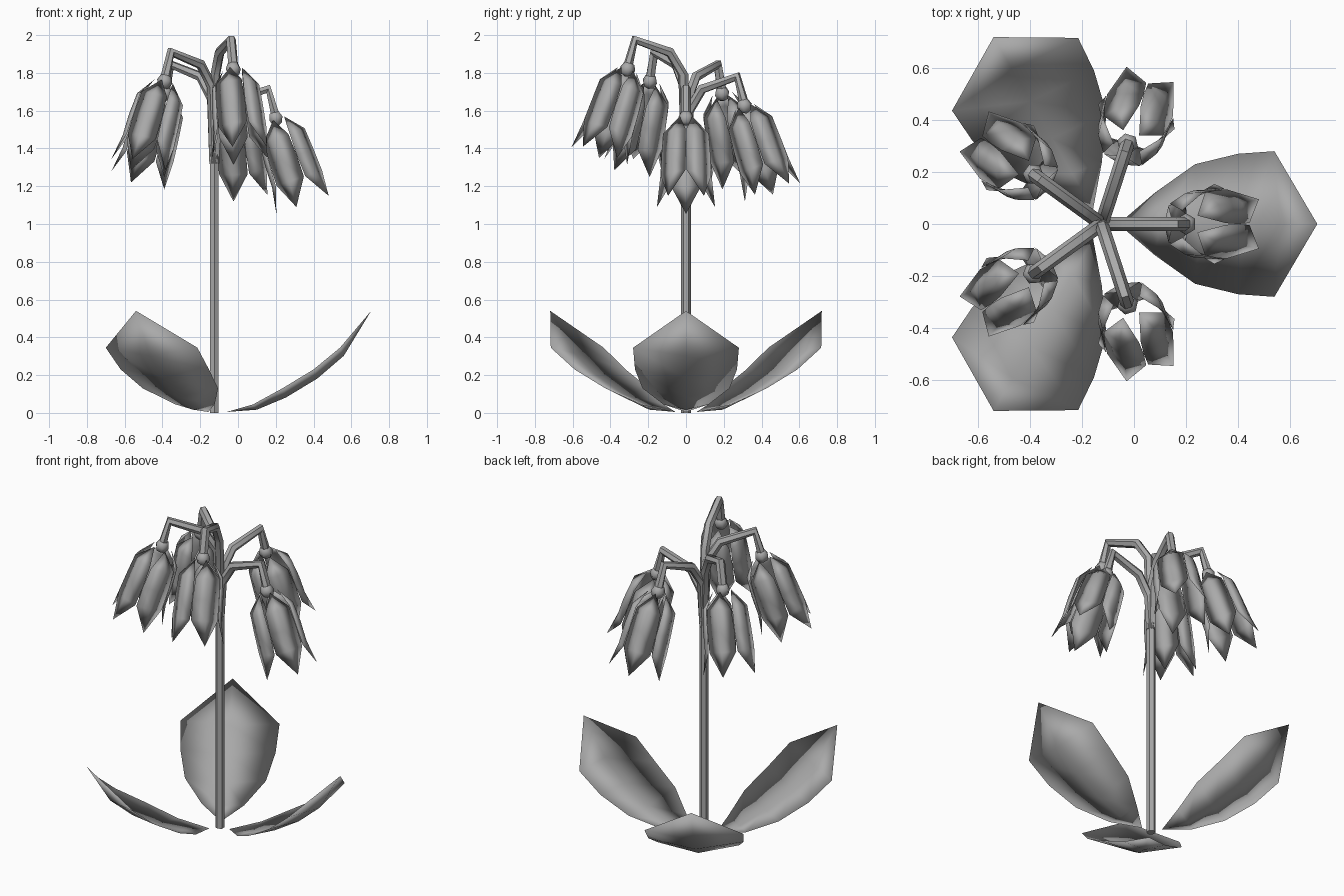
import bpy, bmesh
from math import sin, cos, radians, pi
from mathutils import Vector, Matrix

if "Cube" in bpy.data.objects:
    bpy.data.objects.remove(bpy.data.objects["Cube"])

grey = bpy.data.materials.new("plain_grey")
grey.use_nodes = True
grey.diffuse_color = (0.4, 0.4, 0.4, 1)
grey.node_tree.nodes["Principled BSDF"].inputs["Base Color"].default_value = (0.4, 0.4, 0.4, 1)

STEM = Matrix.Translation((-0.125, 0, 0))


def finish(name, bm, angle, sharp=180):
    """Turn a bmesh into a smooth shaded object, spun about the stem."""
    bmesh.ops.recalc_face_normals(bm, faces=bm.faces)
    bm.transform(STEM @ Matrix.Rotation(radians(angle), 4, 'Z'))
    mesh = bpy.data.meshes.new(name)
    bm.to_mesh(mesh)
    bm.free()
    mesh.materials.append(grey)
    obj = bpy.data.objects.new(name, mesh)
    bpy.context.collection.objects.link(obj)
    bpy.ops.object.select_all(action='DESELECT')
    obj.select_set(True)
    bpy.context.view_layer.objects.active = obj
    bpy.ops.object.shade_smooth_by_angle(angle=radians(sharp))


def tube(bm, path, radius, sides=6):
    """Capped tube along a path in the xz plane."""
    pts = [Vector((x, 0, z)) for x, z in path]
    side = Vector((0, 1, 0))
    rings = []
    for i, p in enumerate(pts):
        along = (pts[min(i + 1, len(pts) - 1)] - pts[max(i - 1, 0)]).normalized()
        out = side.cross(along)
        rings.append([bm.verts.new(p + radius * (cos(a) * side + sin(a) * out))
                      for a in (2 * pi * k / sides for k in range(sides))])
    for a, b in zip(rings, rings[1:]):
        for k in range(sides):
            n = (k + 1) % sides
            bm.faces.new((a[k], a[n], b[n], b[k]))
    bm.faces.new(rings[0])
    bm.faces.new(rings[-1])


def blade(bm, base, rows, tip, matrix=Matrix()):
    """Closed pointed blade: each row holds left, front, right and back points,
    so both sides share one soft rim."""
    def add(p):
        return bm.verts.new(matrix @ Vector(p))
    start, end = add(base), add(tip)
    grid = [[add(p) for p in row] for row in rows]
    for k in range(4):
        n = (k + 1) % 4
        bm.faces.new((start, grid[0][k], grid[0][n]))
        for a, b in zip(grid, grid[1:]):
            bm.faces.new((a[k], b[k], b[n], a[n]))
        bm.faces.new((grid[-1][k], end, grid[-1][n]))


# Main stem
bm = bmesh.new()
tube(bm, [(0, 0), (0, 1.37)], 0.026)
finish("stem", bm, 0, 50)

# Three broad leaves: distance, half width, edge height, middle height
leaf_rows = [(0.205, 0.12, 0.045, 0.025), (0.36, 0.23, 0.13, 0.09),
             (0.525, 0.27, 0.23, 0.19), (0.665, 0.28, 0.345, 0.31)]
LEAF_HALF = 0.008
for i in range(3):
    bm = bmesh.new()
    rows = [[(d, -w, e), (d + 0.02, 0, m + LEAF_HALF), (d, w, e), (d + 0.02, 0, m - LEAF_HALF)]
            for d, w, e, m in leaf_rows]
    blade(bm, (0.065, 0, 0.005), rows, (0.83, 0, 0.54))
    finish(f"leaf_{i + 1}", bm, 120 * i)

# Petals: distance down the bell, radius at the crease, at the edge, half width
petal_rows = [(0.1, 0.124, 0.105, 0.072), (0.22, 0.136, 0.11, 0.08),
              (0.34, 0.138, 0.117, 0.08)]
PETAL_DEPTH = 0.012

# Five nodding flowers, each higher than the one before
for i in range(5):
    angle, z = 72 * i, 1.55 + 0.065 * i
    bm = bmesh.new()
    tube(bm, [(0, 1.32), (0.015, z - 0.02), (0.09, z + 0.1),
              (0.285, z + 0.165), (0.33, z)], 0.027)
    finish(f"flower_stalk_{i + 1}", bm, angle, 50)

    # Bell frame: local -z runs down the tilted flower
    frame = Matrix.Translation((0.325, 0, z + 0.01)) @ Matrix.Rotation(radians(-19), 4, 'Y')

    bm = bmesh.new()
    bmesh.ops.create_uvsphere(bm, u_segments=6, v_segments=4, radius=0.042)
    bm.transform(frame)
    finish(f"flower_cap_{i + 1}", bm, angle)

    bm = bmesh.new()
    for k in range(5):
        spin = frame @ Matrix.Rotation(radians(36 + 72 * k), 4, 'Z')
        rows = [[(e, -w, -s), (c, 0, -s), (e, w, -s), (c - PETAL_DEPTH, 0, -s)]
                for s, c, e, w in petal_rows]
        blade(bm, (0.055, 0, -0.005), rows, (0.162, 0, -0.48), spin)
    finish(f"petals_{i + 1}", bm, angle)
